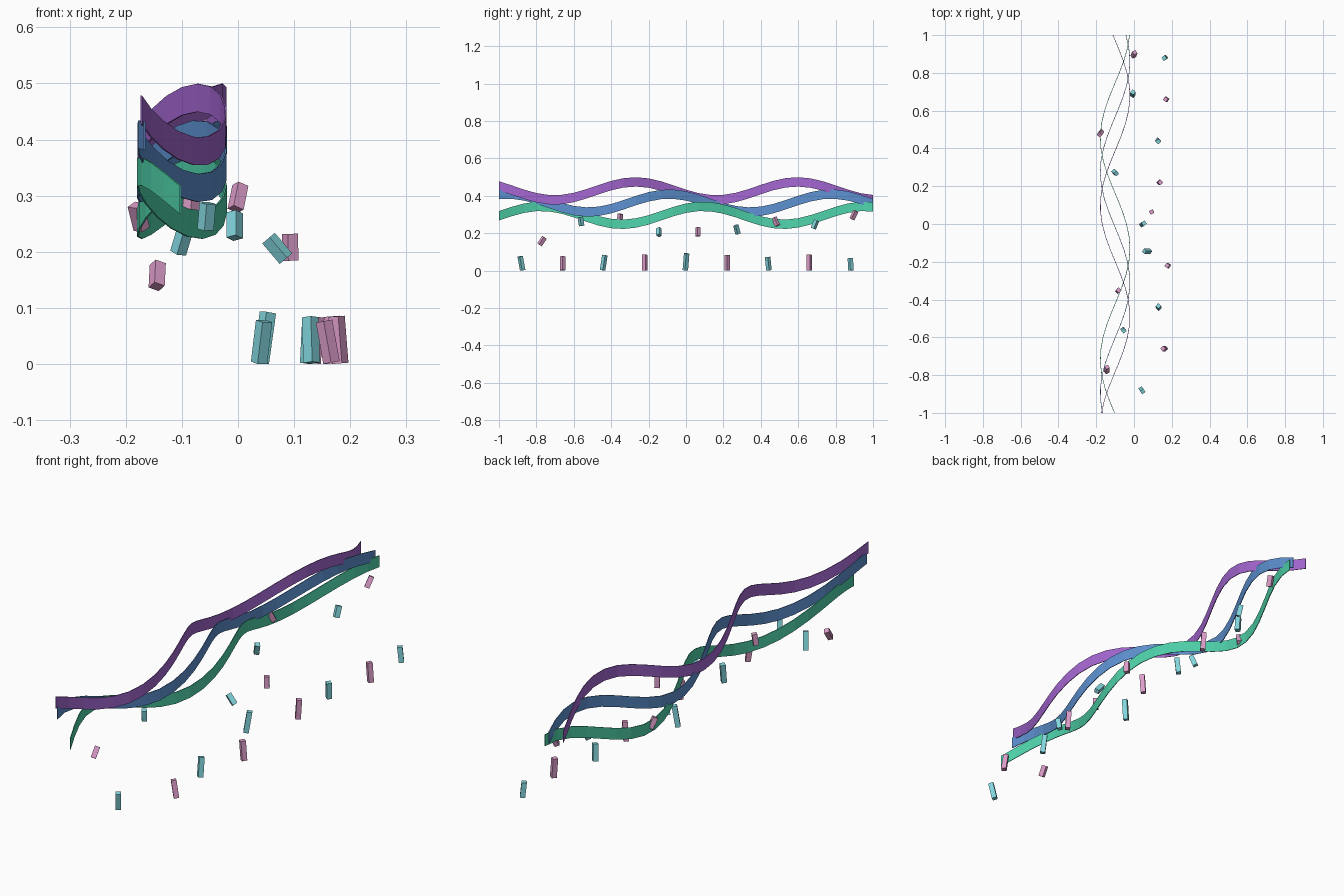
import bpy, bmesh, math
from mathutils import Vector, Matrix

if "Cube" in bpy.data.objects:
    bpy.data.objects.remove(bpy.data.objects["Cube"])


def material(name, rgb):
    m = bpy.data.materials.new(name)
    lin = [((c / 255 + 0.055) / 1.055) ** 2.4 for c in rgb]
    m.diffuse_color = (*lin, 1)
    m.use_nodes = True
    m.node_tree.nodes["Principled BSDF"].inputs["Base Color"].default_value = m.diffuse_color
    return m


PURPLE = material("purple", (164, 103, 209))
BLUE = material("blue", (94, 146, 210))
GREEN = material("green", (80, 212, 172))
TEAL = material("pale teal", (130, 213, 221))
PINK = material("pink", (221, 157, 202))


def add_object(name, bm, mat):
    mesh = bpy.data.meshes.new(name)
    bm.to_mesh(mesh)
    bm.free()
    mesh.materials.append(mat)
    ob = bpy.data.objects.new(name, mesh)
    bpy.context.collection.objects.link(ob)
    return ob


# Wavy ribbons: thin upright strips swaying in x and z along y
def ribbon(name, mat, shift, height, steps=30, half=0.025, thick=0.0015):
    bm = bmesh.new()
    rings = []
    for i in range(steps + 1):
        y = -1 + 2 * i / steps
        x = -0.1 + 0.0785 * math.cos(5.37 * (y + 0.31 - shift))
        z = height + 0.048 * math.cos(7.26 * (y + 0.09 - shift))
        rings.append([bm.verts.new((x + a * thick, y, z + b * half))
                      for a, b in ((-1, -1), (1, -1), (1, 1), (-1, 1))])
    for p, q in zip(rings, rings[1:]):
        for j in range(4):
            k = (j + 1) % 4
            bm.faces.new((p[j], p[k], q[k], q[j]))
    bm.faces.new(rings[0][::-1])
    bm.faces.new(rings[-1])
    bmesh.ops.recalc_face_normals(bm, faces=bm.faces)
    add_object(name, bm, mat)


ribbon("upper_ribbon", PURPLE, -0.18, 0.4265)
ribbon("middle_ribbon", BLUE, 0.0, 0.3615)
ribbon("lower_ribbon", GREEN, 0.18, 0.296)


# Small square bars, each leaning by (dx, dy) per unit height
def bar(name, mat, centre, lean, yaw, length, side=0.021):
    bm = bmesh.new()
    bmesh.ops.create_cube(bm, size=1)
    tilt = Vector((0, 0, 1)).rotation_difference(Vector((*lean, 1)))
    bm.transform(Matrix.Translation(centre) @ tilt.to_matrix().to_4x4()
                 @ Matrix.Rotation(math.radians(yaw), 4, "Z")
                 @ Matrix.Diagonal((side, side, length, 1)))
    low = min(v.co.z for v in bm.verts)
    if centre[2] < 0.1:  # standing bars rest on the ground
        bmesh.ops.translate(bm, verts=bm.verts, vec=(0, 0, -low))
    add_object(name, bm, mat)


# Standing bars: x, lean x, lean y, length
standing = [(0.042, 0.12, -0.18, 0.076), (0.16, -0.18, 0.0, 0.075),
            (0.13, -0.03, 0.15, 0.082), (0.179, -0.08, 0.0, 0.084),
            (0.047, 0.14, 0.08, 0.091), (0.136, 0.08, 0.0, 0.083),
            (0.127, 0.05, -0.1, 0.072), (0.17, -0.08, 0.0, 0.084),
            (0.163, -0.1, -0.04, 0.066)]
for i, (x, lx, ly, length) in enumerate(standing):
    bar(f"standing_bar_{i + 1}", PINK if i % 2 else TEAL,
        (x, -0.88 + 0.22 * i, 0.044), (lx, ly), 35 + 7 * (i % 4), length)

# Floating bars: x, z, lean x, lean y
floating = [(-0.144, 0.158, 0.05, 0.65), (-0.056, 0.263, 0.08, -0.15),
            (-0.084, 0.28, 0.1, 0.1), (0.07, 0.206, -0.85, 0.0),
            (0.093, 0.208, -0.02, 0.0), (-0.1, 0.22, 0.3, -0.25),
            (-0.177, 0.262, -0.25, -0.45), (-0.006, 0.247, 0.0, 0.4),
            (0.0, 0.297, 0.2, 0.5)]
for i, (x, z, lx, ly) in enumerate(floating):
    bar(f"floating_bar_{i + 1}", TEAL if i % 2 else PINK,
        (x, -0.77 + 0.2085 * i, z), (lx, ly), 30 + 8 * (i % 4), 0.048)
